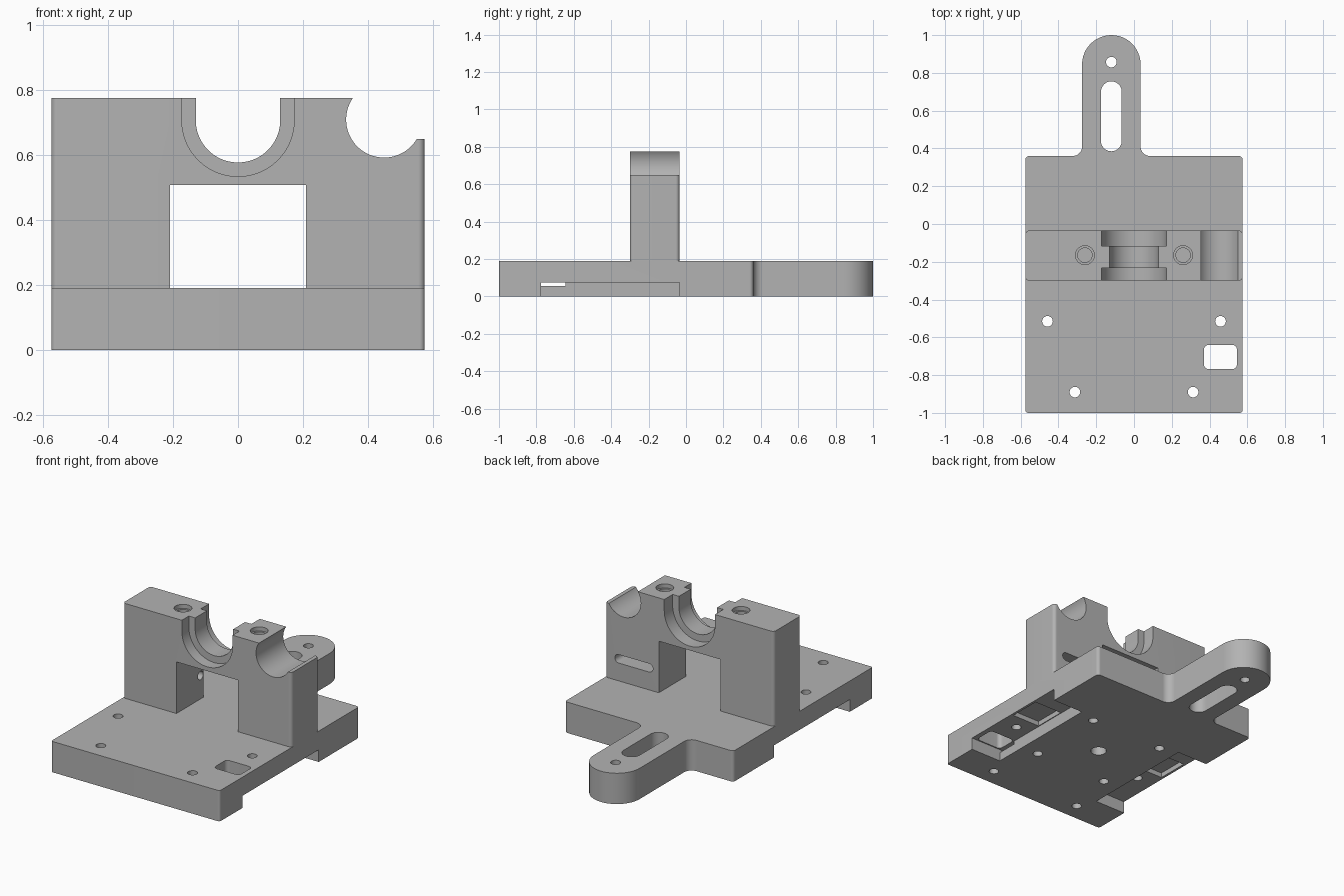
import bpy, bmesh, math
from mathutils import Vector

if "Cube" in bpy.data.objects:
    bpy.data.objects.remove(bpy.data.objects["Cube"], do_unlink=True)

grey = bpy.data.materials.new("plain_grey")
grey.use_nodes = True
grey.diffuse_color = (0.45, 0.45, 0.45, 1)
grey.node_tree.nodes["Principled BSDF"].inputs["Base Color"].default_value = (0.45, 0.45, 0.45, 1)


def rounded(corners, steps=12):
    """Outline with square corners (x, y, radius) turned into arcs."""
    out = []
    for i, (x, y, r) in enumerate(corners):
        p = Vector((x, y))
        a = (Vector(corners[i - 1][:2]) - p).normalized()
        b = (Vector(corners[(i + 1) % len(corners)][:2]) - p).normalized()
        c = p + (a + b) * r
        for k in range(steps + 1 if r else 1):
            t = math.pi / 2 * k / steps
            q = c - b * r * math.cos(t) - a * r * math.sin(t) if r else p
            if not out or (q - out[-1]).length > 1e-4:
                out.append(q)
    if (out[0] - out[-1]).length < 1e-4:
        out.pop()
    return out


def rect(x0, x1, y0, y1, r=0):
    return rounded([(x0, y0, r), (x1, y0, r), (x1, y1, r), (x0, y1, r)])


def circle(x, y, r, n=48):
    return [Vector((x + r * math.cos(2 * math.pi * k / n),
                    y + r * math.sin(2 * math.pi * k / n))) for k in range(n)]


def prism(name, outline, lo, hi, axis="z"):
    """Extrude an outline along an axis; outlines are xy, xz or yz."""
    place = {"z": lambda p, h: (p.x, p.y, h),
             "y": lambda p, h: (p.x, h, p.y),
             "x": lambda p, h: (h, p.x, p.y)}[axis]
    bm = bmesh.new()
    low = [bm.verts.new(place(p, lo)) for p in outline]
    high = [bm.verts.new(place(p, hi)) for p in outline]
    bm.faces.new(low)
    bm.faces.new(high)
    for i in range(len(low)):
        bm.faces.new((low[i - 1], low[i], high[i], high[i - 1]))
    bmesh.ops.recalc_face_normals(bm, faces=bm.faces)
    mesh = bpy.data.meshes.new(name)
    bm.to_mesh(mesh)
    bm.free()
    mesh.materials.append(grey)
    obj = bpy.data.objects.new(name, mesh)
    bpy.context.collection.objects.link(obj)
    return obj


def carve(obj, cuts):
    """Subtract every (outline, lo, hi, axis) prism and shade the result."""
    cutters = []
    for cut in cuts:
        cutter = prism("cutter", *cut)
        cutter.hide_render = True
        mod = obj.modifiers.new("cut", "BOOLEAN")
        mod.operation, mod.solver, mod.object = "DIFFERENCE", "EXACT", cutter
        cutters.append(cutter)
    bpy.context.view_layer.update()
    deps = bpy.context.evaluated_depsgraph_get()
    mesh = bpy.data.meshes.new_from_object(obj.evaluated_get(deps))
    obj.modifiers.clear()
    obj.data = mesh
    for cutter in cutters:
        bpy.data.objects.remove(cutter, do_unlink=True)
    bpy.ops.object.select_all(action="DESELECT")
    obj.select_set(True)
    bpy.context.view_layer.objects.active = obj
    bpy.ops.object.shade_smooth_by_angle(angle=math.radians(30))


W, TOP = 0.575, 0.19

# Base plate with a rounded tab at the back
base = prism("base_plate", rounded([
    (-W, -1, 0.015), (W, -1, 0.015), (W, 0.36, 0.02), (0.035, 0.36, 0.05),
    (0.035, 1, 0.155), (-0.275, 1, 0.155), (-0.275, 0.36, 0.05), (-W, 0.36, 0.02)]), 0, TOP)

cuts = [
    (rect(-0.175, -0.065, 0.385, 0.755, 0.055), -0.1, 0.3),   # tab slot
    (circle(-0.12, 0.857, 0.028), -0.1, 0.3),                 # tab hole
    (rect(0.37, 0.545, -0.768, -0.64, 0.025), -0.1, 0.3),     # cable window
    (circle(0, -0.32, 0.045), -0.1, 0.12),                    # blind centre hole
    (rect(-0.775, -0.645, 0.055, 0.075), -0.45, 0.45, "x"),   # cable channel
]
for s in (-1, 1):
    x0, x1 = sorted((s * 0.365, s * 0.7))
    p0, p1 = sorted((s * 0.37, s * 0.56))
    cuts += [
        (rect(x0, x1, -0.775, -0.035), -0.1, 0.075),          # side recess
        (rect(p0, p1, -0.42, -0.22), 0.05, 0.105),            # pocket in recess
        (circle(s * 0.458, -0.515, 0.028), -0.1, 0.3),        # screw holes
        (circle(s * 0.313, -0.89, 0.028), -0.1, 0.3),
        (circle(s * 0.25, -0.07, 0.028), -0.1, 0.12),         # blind mounting holes
        (circle(s * 0.25, -0.57, 0.028), -0.1, 0.12),
    ]
carve(base, cuts)

# Upright bearing block
F, B, H = -0.3, -0.035, 0.775
block = prism("bearing_block", rect(-W, W, F, B, 0.02), TOP, H)


def cradle(r):
    return rounded([(-r, 0.707 - r, r), (r, 0.707 - r, r), (r, 1, 0), (-r, 1, 0)], 24)


cuts = [
    (rect(-0.21, 0.21, 0.1, 0.508), -0.5, 0.2, "y"),          # square opening
    (cradle(0.13), -0.5, 0.2, "y"),                           # shaft cradle
    (cradle(0.173), -0.5, -0.232, "y"),                       # front bearing seat
    (cradle(0.173), -0.117, 0.2, "y"),                        # back bearing seat
    (circle(0.45, 0.709, 0.117, 64), -0.5, 0.2, "y"),         # side rod groove
    (rect(0.45, 0.8, 0.65, 1), -0.5, 0.2, "y"),               # lowered outer lip
    (rect(0.25, 0.51, 0.3, 0.352, 0.026), -0.13, 0.2, "y"),   # slot in the back
    (circle(-0.065, 0.335, 0.026), -0.3, -0.1, "x"),          # inner wall hole
]
for s in (-1, 1):
    cuts += [
        (circle(s * 0.26, -0.165, 0.038), 0.3, 1),            # clamp screw holes
        (circle(s * 0.26, -0.165, 0.05), H - 0.025, 1),
    ]
carve(block, cuts)
